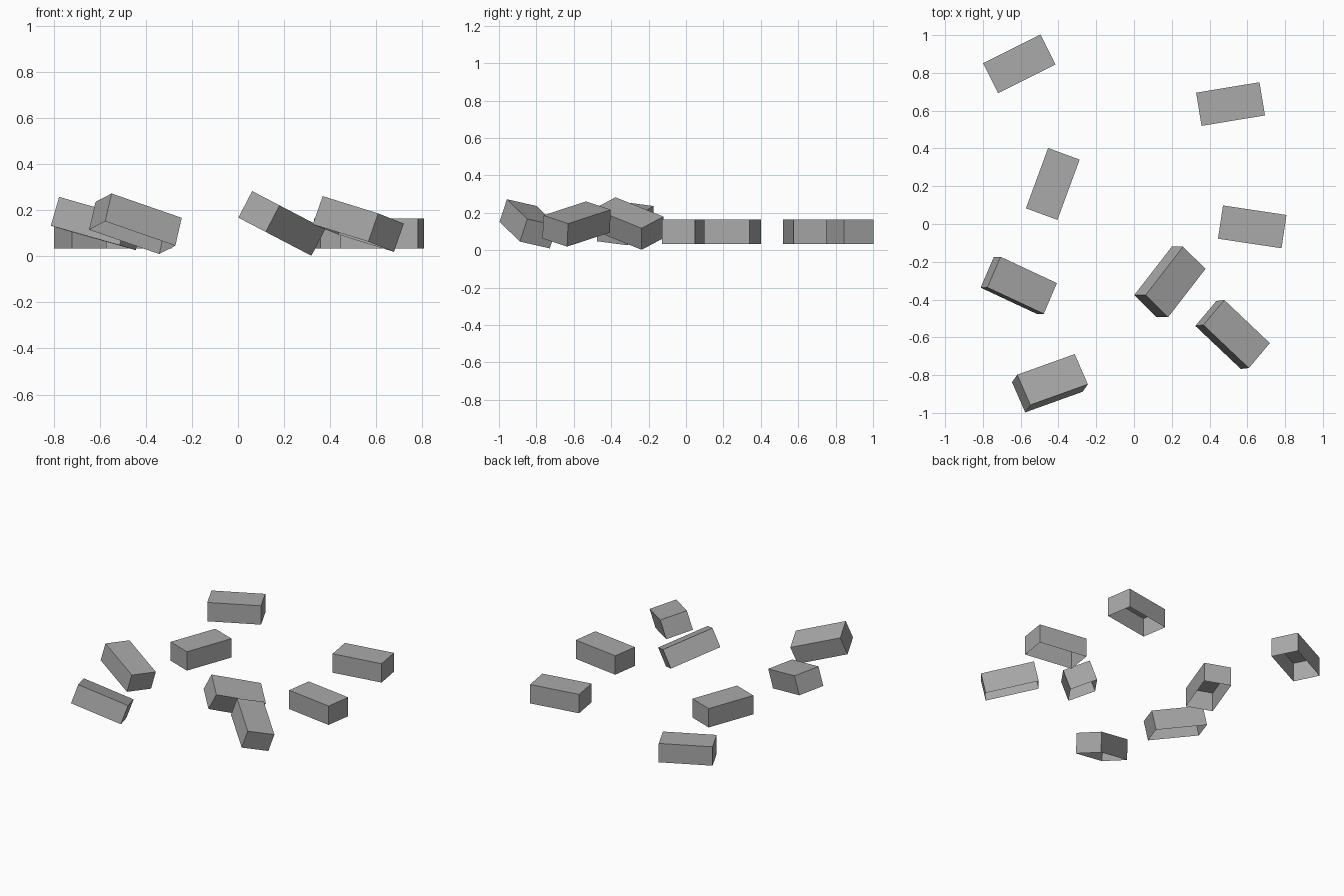
import bpy, bmesh
from mathutils import Vector, Matrix

if "Cube" in bpy.data.objects:
    bpy.data.objects.remove(bpy.data.objects["Cube"])

LENGTH, WIDTH, HEIGHT = 0.34, 0.178, 0.13

grey = bpy.data.materials.new("stone grey")
grey.diffuse_color = (0.4, 0.4, 0.4, 1)
grey.use_nodes = True
grey.node_tree.nodes["Principled BSDF"].inputs["Base Color"].default_value = grey.diffuse_color


def brick(name, centre, along, up=(0, 0, 1)):
    """Thin block shell with an open underside, aimed by its long axis and up direction."""
    bm = bmesh.new()
    bmesh.ops.create_cube(bm, size=1)
    bm.normal_update()
    under = [f for f in bm.faces if f.normal.z < -0.5]
    bmesh.ops.delete(bm, geom=under, context='FACES_ONLY')
    bmesh.ops.scale(bm, vec=(LENGTH, WIDTH, HEIGHT), verts=bm.verts)
    mesh = bpy.data.meshes.new(name)
    bm.to_mesh(mesh)
    bm.free()
    mesh.materials.append(grey)
    obj = bpy.data.objects.new(name, mesh)
    bpy.context.collection.objects.link(obj)
    # orthogonal frame from the two directions
    z = Vector(up).normalized()
    x = Vector(along)
    x = (x - z * x.dot(z)).normalized()
    y = z.cross(x)
    obj.matrix_world = Matrix.Translation(centre) @ Matrix((x, y, z)).transposed().to_4x4()
    return obj


# bricks lying flat
FLAT_Z = 0.098
brick("flat_brick_back_left", (-0.607, 0.848, FLAT_Z), (0.305, 0.152, 0))
brick("flat_brick_back_right", (0.511, 0.635, FLAT_Z), (0.333, 0.055, 0))
brick("flat_brick_middle_left", (-0.430, 0.212, FLAT_Z), (0.116, 0.315, 0))
brick("flat_brick_middle_right", (0.626, -0.015, FLAT_Z), (0.333, -0.050, 0))

# tilted bricks
brick("tilted_brick_left", (-0.610, -0.325, 0.142), (0.295, -0.14, -0.10), (0.036, 0.001, 0.125))
brick("tilted_brick_front_left", (-0.445, -0.843, 0.141), (0.30, 0.107, -0.107), (0.028, 0.040, 0.122))
brick("tilted_brick_centre", (0.190, -0.307, 0.1425), (0.20, 0.255, -0.098), (0.060, 0.0, 0.115))
brick("tilted_brick_front_right", (0.522, -0.585, 0.140), (0.235, -0.23, -0.095), (0.043, 0.005, 0.123))
